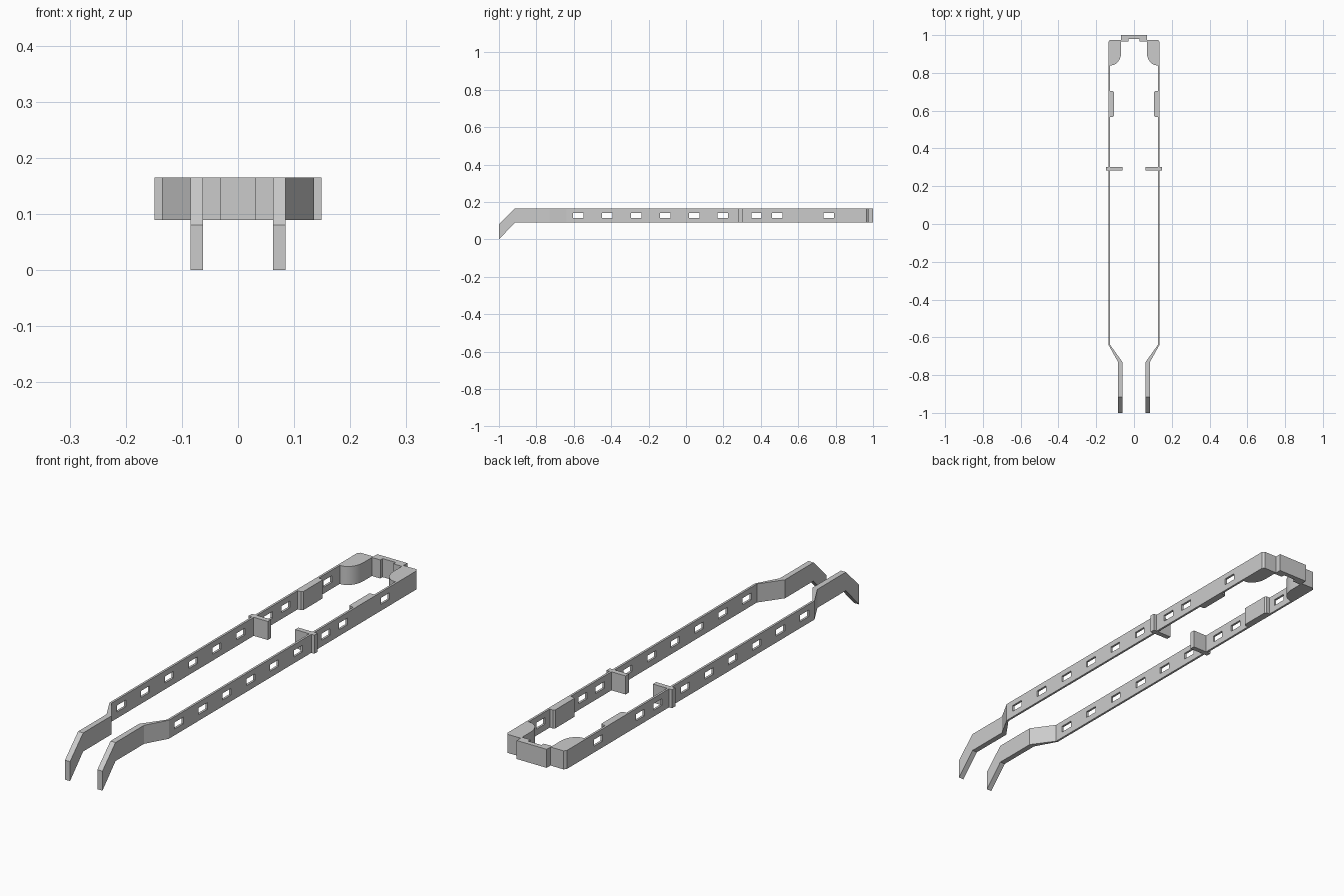
import bpy, bmesh, math

cube = bpy.data.objects.get("Cube")
if cube:
    bpy.data.objects.remove(cube, do_unlink=True)

LOW, HIGH = 0.089, 0.165      # bottom and top of the band
INNER, OUTER = 0.126, 0.135   # thin side wall

grey = bpy.data.materials.new("light grey")
grey.use_nodes = True
colour = (0.6, 0.6, 0.6, 1)
grey.diffuse_color = colour
grey.node_tree.nodes["Principled BSDF"].inputs["Base Color"].default_value = colour


def prism(name, points, low=LOW, high=HIGH, along_x=False, mirror=True):
    """Extrude a plan outline in z, or a side outline (y, z) in x."""
    def place(p, h):
        return (h, p[0], p[1]) if along_x else (p[0], p[1], h)
    bm = bmesh.new()
    face = bm.faces.new([bm.verts.new(place(p, low)) for p in points])
    out = bmesh.ops.extrude_face_region(bm, geom=[face])
    for v in out["geom"]:
        if isinstance(v, bmesh.types.BMVert):
            v.co["x" == "x" and (0 if along_x else 2)] = high
    bmesh.ops.recalc_face_normals(bm, faces=bm.faces)
    mesh = bpy.data.meshes.new(name)
    bm.to_mesh(mesh)
    bm.free()
    mesh.materials.append(grey)
    obj = bpy.data.objects.new(name, mesh)
    bpy.context.collection.objects.link(obj)
    if mirror:
        obj.modifiers.new("Mirror", "MIRROR").use_mirror_merge = False
    return obj


def box(name, x0, x1, y0, y1, z0=LOW, z1=HIGH, mirror=True):
    return prism(name, [(x0, y0), (x1, y0), (x1, y1), (x0, y1)], z0, z1, mirror=mirror)


# Long side rails, tapering inwards to the front arms
rails = prism("side_rails", [(0.062, -0.915), (0.085, -0.915), (0.085, -0.73),
                             (OUTER, -0.64), (OUTER, 0.84), (INNER, 0.84),
                             (INNER, -0.64), (0.062, -0.73)])

# Rectangular windows cut through the rails
for y in (-0.575, -0.42, -0.265, -0.11, 0.043, 0.197, 0.377, 0.489, 0.762):
    cutter = box("window_cutter", 0.11, 0.15, y - 0.028, y + 0.028, 0.115, 0.142, False)
    cutter.hide_render = True
    cut = rails.modifiers.new("Window", "BOOLEAN")
    cut.operation, cut.solver, cut.object = "DIFFERENCE", "EXACT", cutter
    bpy.context.view_layer.objects.active = rails
    rails.modifiers.move(len(rails.modifiers) - 1, 0)
    bpy.ops.object.modifier_apply(modifier=cut.name)
    bpy.data.objects.remove(cutter, do_unlink=True)

# Front tips bent downwards
prism("bent_tips", [(-0.915, LOW), (-0.915, HIGH), (-1, 0.08), (-1, 0)],
      0.062, 0.085, along_x=True)

# Cross lugs: inner blade and outer rib
box("lug_blades", 0.062, INNER, 0.282, 0.303)
box("lug_ribs", OUTER, 0.149, 0.282, 0.303)

# Chamfered pads on the inside of the rails
prism("inner_pads", [(INNER, 0.567), (0.111, 0.567), (0.105, 0.573),
                     (0.105, 0.697), (0.111, 0.703), (INNER, 0.703)])

# Rear corner blocks with a rounded inner corner
arc = [(0.12 - 0.052 * math.sin(a), 0.91 - 0.07 * math.cos(a))
       for a in (math.pi / 2 * i / 10 for i in range(11))]
blocks = prism("corner_blocks", [(OUTER, 0.84)] + arc +
               [(0.068, 0.975), (0.127, 0.975), (OUTER, 0.965)])
bpy.ops.object.select_all(action="DESELECT")
blocks.select_set(True)
bpy.context.view_layer.objects.active = blocks
bpy.ops.object.shade_smooth_by_angle(angle=math.radians(30))

# Rear bridge with a shallow notch on its inner side
right_half = [(0.03, 0.98), (0.03, 0.965), (0.068, 0.965), (0.068, 1)]
prism("rear_bridge", right_half + [(-x, y) for x, y in reversed(right_half)], mirror=False)
